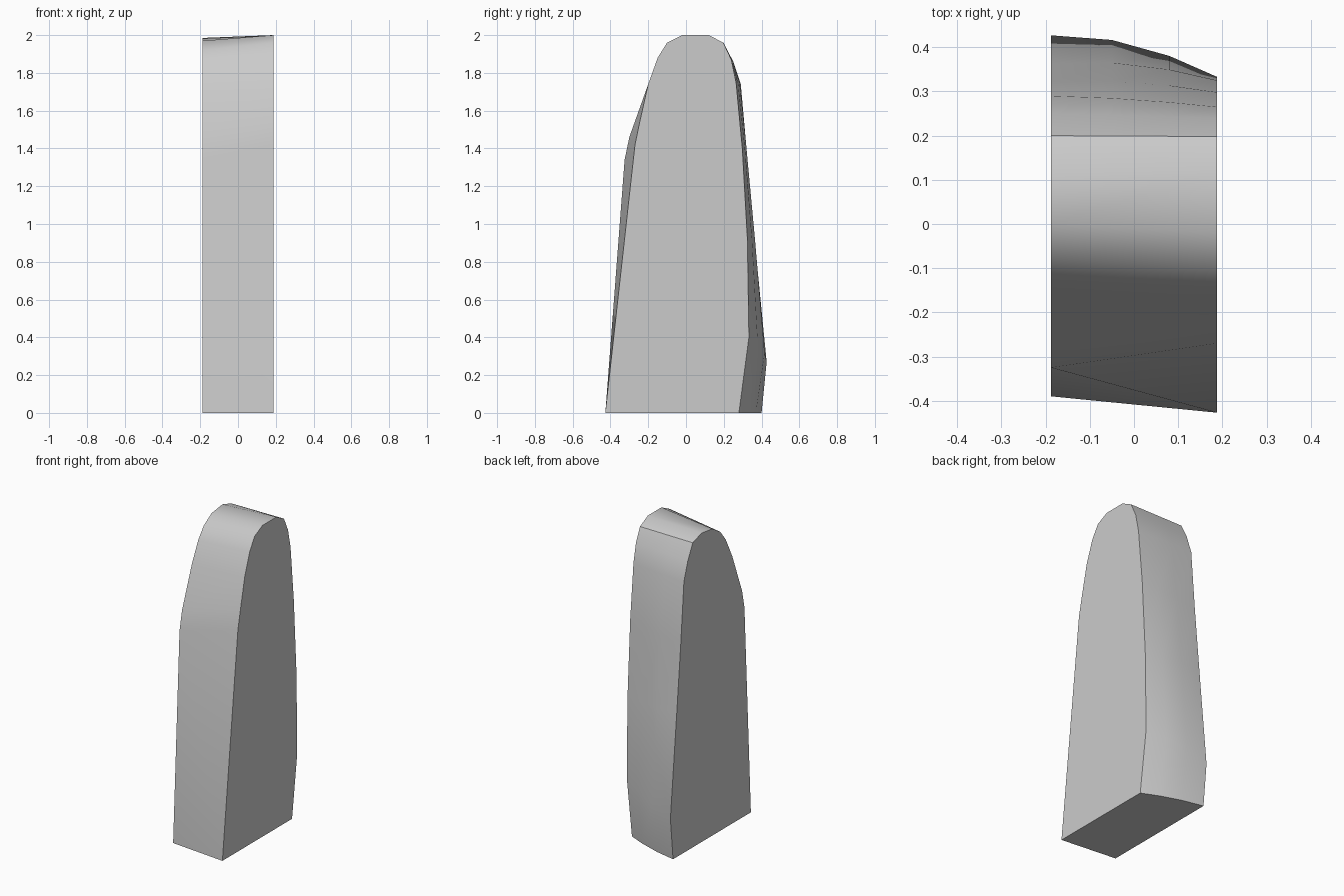
import bpy, bmesh, math

cube = bpy.data.objects.get("Cube")
if cube:
    bpy.data.objects.remove(cube, do_unlink=True)

stone = bpy.data.materials.new("stone_grey")
stone.use_nodes = True
grey = (0.6, 0.6, 0.6, 1)
stone.diffuse_color = grey
stone.node_tree.nodes["Principled BSDF"].inputs["Base Color"].default_value = grey

HALF = 0.188
# Side outlines (y, z): front foot over the crown to the rear shoulder
left_front = [(-.39, 0), (-.325, 1.34), (-.30, 1.46), (-.2, 1.72), (-.135, 1.85),
              (-.08, 1.92), (.0, 1.97), (.11, 1.985)]
right_front = [(-.427, 0), (-.27, 1.42), (-.245, 1.54), (-.2, 1.74), (-.15, 1.88),
               (-.1, 1.96), (-.02, 2), (.12, 2)]
# Rear shoulder down to the back foot
left_back = [(.2, 1.957), (.25, 1.86), (.29, 1.74), (.322, 1.35), (.363, .92), (.427, .27), (.4, 0)]
right_back = [(.198, 1.96), (.24, 1.87), (.265, 1.75), (.298, 1.4), (.325, .92), (.333, .4), (.28, 0)]
bulge = [0, 0, .004, .01, .016, .024, .014]

bm = bmesh.new()


def vert(x, p):
    return bm.verts.new((x, p[0], p[1]))


left = [vert(-HALF, p) for p in left_front]
right = [vert(HALF, p) for p in right_front]

# Rounded back: each row runs across the thickness with a slight swell
rows = []
for l, r, b in zip(left_back, right_back, bulge):
    row = []
    for x, swell in ((-HALF, 0), (-.05, 1), (.08, .85), (HALF, 0)):
        t = (x + HALF) / (2 * HALF)
        row.append(vert(x, (l[0] + (r[0] - l[0]) * t + b * swell,
                            l[1] + (r[1] - l[1]) * t)))
    rows.append(row)

# Lower front folds along a diagonal
bm.faces.new((left[0], right[0], left[1]))
bm.faces.new((right[0], right[1], left[1]))
# Upper front and crown
for i in range(1, len(left) - 1):
    bm.faces.new((left[i], right[i], right[i + 1], left[i + 1]))
bm.faces.new([left[-1], right[-1]] + rows[0][::-1])
# Back
for a, b in zip(rows, rows[1:]):
    for j in range(3):
        bm.faces.new((a[j], a[j + 1], b[j + 1], b[j]))
# Flat sides and base
bm.faces.new(left + [r[0] for r in rows])
bm.faces.new(right + [r[-1] for r in rows])
bm.faces.new([left[0], right[0]] + rows[-1][::-1])
bmesh.ops.recalc_face_normals(bm, faces=bm.faces)

mesh = bpy.data.meshes.new("standing_stone")
bm.to_mesh(mesh)
bm.free()
mesh.materials.append(stone)
slab = bpy.data.objects.new("standing_stone", mesh)
bpy.context.collection.objects.link(slab)
bpy.context.view_layer.objects.active = slab
slab.select_set(True)
bpy.ops.object.shade_smooth_by_angle(angle=math.radians(38))
